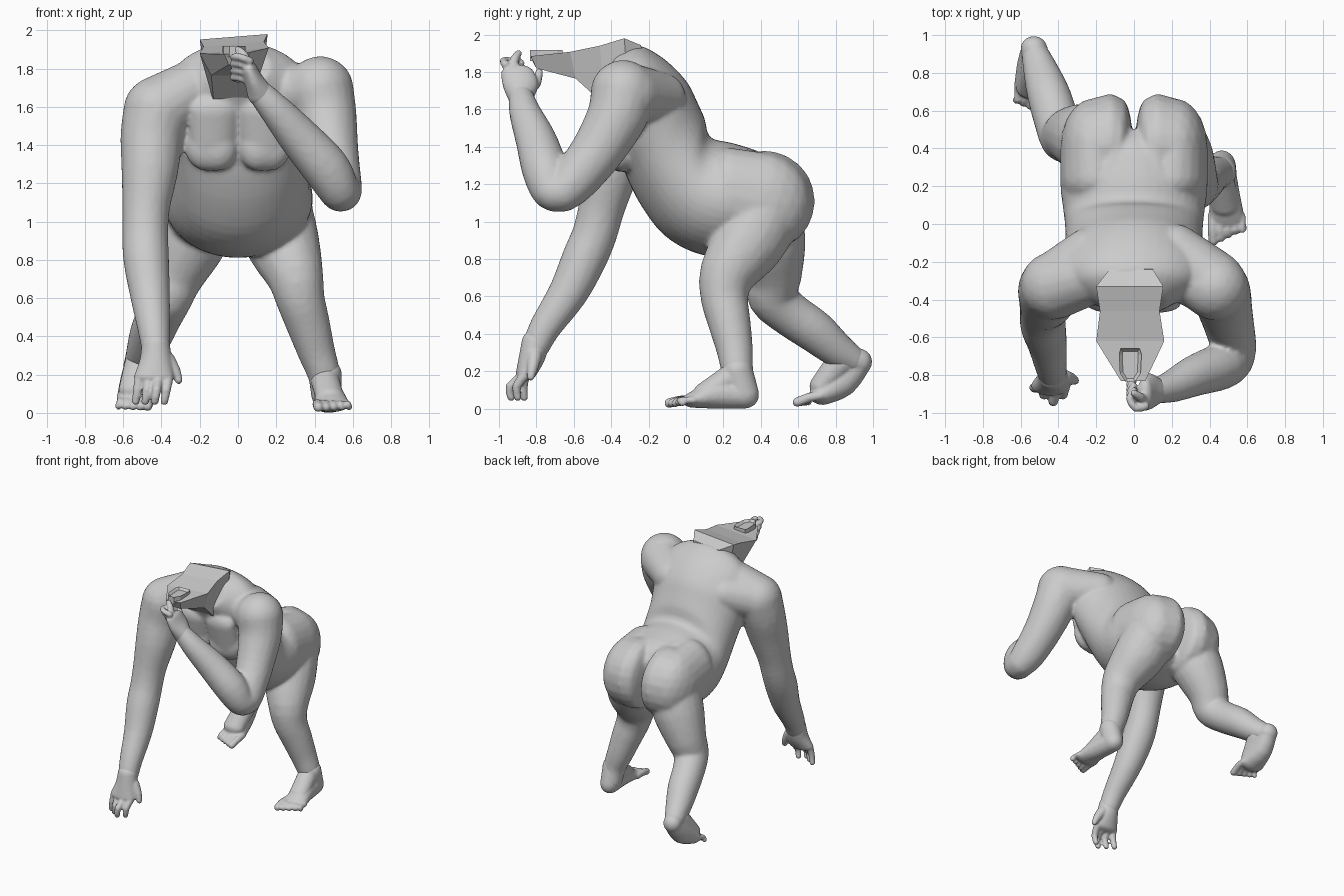
import bpy, bmesh, math
from mathutils import Vector

cube = bpy.data.objects.get("Cube")
if cube:
    bpy.data.objects.remove(cube, do_unlink=True)

clay = bpy.data.materials.new("clay_grey")
clay.use_nodes = True
GREY = (0.6, 0.6, 0.6, 1.0)
clay.diffuse_color = GREY
clay.node_tree.nodes["Principled BSDF"].inputs["Base Color"].default_value = GREY


def finish(bm, name, voxel=None, smooth=4):
    """Turn a bmesh into an object; with a voxel size, fuse its overlapping pieces."""
    bmesh.ops.recalc_face_normals(bm, faces=bm.faces)
    mesh = bpy.data.meshes.new(name)
    bm.to_mesh(mesh)
    bm.free()
    mesh.materials.append(clay)
    ob = bpy.data.objects.new(name, mesh)
    bpy.context.collection.objects.link(ob)
    if voxel:
        fuse = ob.modifiers.new("fuse", 'REMESH')
        fuse.mode = 'VOXEL'
        fuse.voxel_size = voxel
        fuse.use_smooth_shade = True
        soft = ob.modifiers.new("soften", 'SMOOTH')
        soft.factor = 0.5
        soft.iterations = smooth


def smooth_path(pts, steps):
    """Extra rows of numbers along a smooth curve through the given rows."""
    path = []
    for i in range(len(pts) - 1):
        rows = pts[max(i - 1, 0)], pts[i], pts[i + 1], pts[min(i + 2, len(pts) - 1)]
        for t in (s / steps for s in range(steps)):
            path.append([0.5 * (2 * b + (c - a) * t + (2 * a - 5 * b + 4 * c - d) * t * t
                                + (3 * b - a - 3 * c + d) * t ** 3) for a, b, c, d in zip(*rows)])
    return path + [pts[-1]]


def hull(bm, a, b):
    """Convex capsule between two ellipsoids (x, y, z, rx, ry, rz), kept above the ground."""
    tmp = bmesh.new()
    for p in (a, b):
        made = bmesh.ops.create_icosphere(tmp, subdivisions=3, radius=1)
        for v in made["verts"]:
            v.co = Vector([p[i] + v.co[i] * p[i + 3] for i in range(3)])
            v.co.z = max(v.co.z, 0.0)
    bmesh.ops.delete(tmp, geom=tmp.edges[:], context='EDGES_FACES')
    bmesh.ops.convex_hull(tmp, input=tmp.verts)
    loose = [v for v in tmp.verts if not v.link_faces]
    bmesh.ops.delete(tmp, geom=loose, context='VERTS')
    bmesh.ops.recalc_face_normals(tmp, faces=tmp.faces)
    mesh = bpy.data.meshes.new("piece")
    tmp.to_mesh(mesh)
    tmp.free()
    bm.from_mesh(mesh)
    bpy.data.meshes.remove(mesh)


def limb(bm, pts, steps=3):
    """Smooth tapered limb through points (x, y, z, r) or (x, y, z, rx, ry, rz)."""
    path = smooth_path([p if len(p) == 6 else (*p, p[3], p[3]) for p in pts], steps)
    for a, b in zip(path, path[1:]):
        hull(bm, a, b)


def bridge(bm, loops):
    """Skin a row of equal rings and cap both ends."""
    size = len(loops[0])
    for r0, r1 in zip(loops, loops[1:]):
        for k in range(size):
            n = (k + 1) % size
            bm.faces.new((r0[k], r0[n], r1[n], r1[k]))
    bm.faces.new(loops[0])
    bm.faces.new(loops[-1][::-1])
    bmesh.ops.recalc_face_normals(bm, faces=bm.faces)


# Torso: rings given as back (y, z), front (y, z), half width
RINGS = [
    (0.50, 1.26, 0.47, 0.92, 0.26), (0.42, 1.36, 0.38, 0.86, 0.36),
    (0.25, 1.42, 0.20, 0.81, 0.39), (0.13, 1.45, 0.03, 0.84, 0.375),
    (0.10, 1.55, -0.12, 0.93, 0.365), (0.06, 1.64, -0.23, 1.07, 0.365),
    (0.01, 1.74, -0.30, 1.20, 0.38), (-0.07, 1.83, -0.34, 1.30, 0.40),
    (-0.16, 1.90, -0.39, 1.45, 0.39), (-0.25, 1.94, -0.44, 1.60, 0.31),
    (-0.35, 1.92, -0.49, 1.70, 0.17),
]
body = bmesh.new()
SEG = 40
loops = []
for by, bz, fy, fz, w in smooth_path(RINGS, 3):
    mid = Vector((0, (by + fy) / 2, (bz + fz) / 2))
    half = Vector((0, (by - fy) / 2, (bz - fz) / 2))
    angles = [math.tau * k / SEG for k in range(SEG)]
    loops.append([body.verts.new(mid + half * math.cos(a) + Vector((w * math.sin(a), 0, 0)))
                  for a in angles])
bridge(body, loops)

# Chest plates, buttocks and hips
for s in (-1, 1):
    limb(body, [(s * 0.105, -0.355, 1.39, 0.103, 0.075, 0.125),
                (s * 0.165, -0.34, 1.40, 0.115, 0.08, 0.135)], 1)
    limb(body, [(s * 0.135, -0.345, 1.40, 0.13, 0.08, 0.13),
                (s * 0.13, -0.42, 1.58, 0.12, 0.05, 0.08)], 1)
    limb(body, [(s * 0.068, 0.42, 1.10, 0.062, 0.245, 0.255),
                (s * 0.125, 0.42, 1.11, 0.115, 0.27, 0.27),
                (s * 0.215, 0.40, 1.10, 0.175, 0.265, 0.27),
                (s * 0.20, 0.24, 1.14, 0.19, 0.17, 0.255)], 1)
    limb(body, [(s * 0.08, 0.42, 1.11, 0.07, 0.24, 0.26), (s * 0.14, 0.22, 1.15, 0.13, 0.15, 0.255)], 1)

# Shoulder slopes and shoulder blades
limb(body, [(0.12, -0.26, 1.75, 0.12), (0.30, -0.30, 1.68, 0.135), (0.43, -0.335, 1.69, 0.175)])
limb(body, [(0.22, -0.14, 1.66, 0.14), (0.42, -0.31, 1.68, 0.17)])
limb(body, [(-0.12, -0.25, 1.77, 0.13), (-0.42, -0.325, 1.58, 0.18)])
limb(body, [(-0.24, -0.16, 1.63, 0.14), (-0.42, -0.32, 1.58, 0.17)])

# Raised left arm, folded at the elbow
limb(body, [(0.43, -0.335, 1.69, 0.175), (0.46, -0.37, 1.56, 0.16), (0.49, -0.48, 1.37, 0.14),
            (0.52, -0.60, 1.22, 0.125), (0.54, -0.66, 1.16, 0.108)])
limb(body, [(0.54, -0.66, 1.16, 0.108), (0.525, -0.72, 1.17, 0.108), (0.46, -0.755, 1.28, 0.123),
            (0.33, -0.80, 1.43, 0.11), (0.20, -0.86, 1.58, 0.085), (0.11, -0.885, 1.68, 0.065)])

# Planted right arm
limb(body, [(-0.42, -0.325, 1.58, 0.18), (-0.45, -0.35, 1.45, 0.165), (-0.46, -0.40, 1.28, 0.15),
            (-0.48, -0.45, 1.08, 0.125), (-0.485, -0.49, 0.93, 0.12), (-0.48, -0.545, 0.80, 0.12),
            (-0.46, -0.63, 0.62, 0.105), (-0.44, -0.75, 0.44, 0.085), (-0.43, -0.80, 0.34, 0.075)])

# Forward left leg
limb(body, [(0.19, 0.42, 1.05, 0.20), (0.23, 0.34, 0.90, 0.195), (0.295, 0.225, 0.73, 0.15),
            (0.325, 0.205, 0.60, 0.128), (0.365, 0.23, 0.47, 0.115), (0.41, 0.26, 0.32, 0.098),
            (0.45, 0.275, 0.20, 0.085), (0.46, 0.30, 0.10, 0.08)])

# Trailing right leg
limb(body, [(-0.19, 0.42, 1.05, 0.20), (-0.25, 0.45, 0.90, 0.19), (-0.33, 0.47, 0.72, 0.15),
            (-0.37, 0.46, 0.60, 0.13), (-0.41, 0.55, 0.51, 0.12), (-0.45, 0.68, 0.42, 0.115),
            (-0.49, 0.80, 0.32, 0.095), (-0.52, 0.89, 0.26, 0.075)])
finish(body, "body", 0.014, 4)

# Feet: heel to ball, then five toes
foot = bmesh.new()
limb(foot, [(0.46, 0.275, 0.20, 0.083), (0.465, 0.305, 0.08, 0.075, 0.085, 0.08)])
limb(foot, [(0.465, 0.31, 0.07, 0.07, 0.08, 0.07), (0.48, 0.16, 0.075, 0.08, 0.08, 0.075),
            (0.49, 0.04, 0.045, 0.095, 0.06, 0.04)])
limb(foot, [(0.455, 0.25, 0.17, 0.075), (0.48, 0.10, 0.085, 0.075, 0.06, 0.055)])
for i in range(5):
    x, r = 0.415 + 0.04 * i, 0.026 - 0.002 * i
    limb(foot, [(x, 0.04, 0.045, r), (x, -0.03, 0.045, r), (x + 0.005, -0.09 + 0.018 * i, 0.03, r)], 2)
finish(foot, "left_foot", 0.009, 3)

foot = bmesh.new()
limb(foot, [(-0.52, 0.89, 0.26, 0.073), (-0.53, 0.93, 0.25, 0.07, 0.065, 0.07)])
limb(foot, [(-0.53, 0.93, 0.25, 0.065), (-0.54, 0.84, 0.15, 0.08, 0.08, 0.085),
            (-0.54, 0.73, 0.075, 0.095, 0.07, 0.055)])
limb(foot, [(-0.515, 0.83, 0.25, 0.08), (-0.54, 0.72, 0.12, 0.085, 0.06, 0.06)])
for i in range(5):
    x, r = -0.465 - 0.038 * i, 0.026 - 0.002 * i
    limb(foot, [(x, 0.72, 0.07, r), (x, 0.66, 0.06, r), (x - 0.008, 0.595 + 0.015 * i, 0.035, r)], 2)
finish(foot, "right_foot", 0.009, 3)

# Right hand resting on its fingertips
hand = bmesh.new()
limb(hand, [(-0.43, -0.805, 0.35, 0.075), (-0.43, -0.825, 0.27, 0.085, 0.07, 0.06),
            (-0.44, -0.855, 0.19, 0.105, 0.055, 0.04)])
for i in range(4):
    x, f = -0.365 - 0.05 * i, abs(i - 1) * 0.035
    limb(hand, [(x, -0.86, 0.18, 0.027), (x - 0.01, -0.94 + f, 0.12, 0.024),
                (x - 0.02, -0.935 + f, 0.06, 0.02)], 2)
limb(hand, [(-0.37, -0.81, 0.28, 0.04), (-0.33, -0.82, 0.22, 0.03), (-0.31, -0.83, 0.17, 0.02)], 2)
finish(hand, "right_hand", 0.008, 3)

# Left hand curled in front of the neck
hand = bmesh.new()
limb(hand, [(0.115, -0.885, 1.67, 0.067), (0.085, -0.885, 1.73, 0.05, 0.095, 0.06),
            (0.06, -0.90, 1.79, 0.042, 0.09, 0.05)])
for i in range(4):
    y, z = -0.965 + 0.025 * i, 1.85 - 0.036 * i
    limb(hand, [(0.06, y, z - 0.01, 0.022), (0.01, y - 0.01, z + 0.01, 0.02),
                (-0.025, y + 0.04, z + 0.01, 0.018), (0.0, y + 0.085, z, 0.017)], 2)
limb(hand, [(0.05, -0.93, 1.82, 0.026), (0.03, -0.915, 1.87, 0.024), (0.0, -0.895, 1.90, 0.018)], 2)
limb(hand, [(0.08, -0.84, 1.71, 0.035), (0.05, -0.80, 1.74, 0.026), (0.02, -0.785, 1.80, 0.02)], 2)
finish(hand, "left_hand", 0.008, 3)

# Neck stump: sloping top, tapering forwards; sections are y, left x, right x, top z, bottom z
NECK = [(-0.24, -0.13, 0.10, 1.935, 1.58), (-0.33, -0.20, 0.155, 1.968, 1.56),
        (-0.46, -0.18, 0.135, 1.93, 1.62), (-0.62, -0.20, 0.16, 1.895, 1.765),
        (-0.83, -0.07, 0.06, 1.88, 1.82)]
neck = bmesh.new()
bridge(neck, [[neck.verts.new(p) for p in (
    (xl, y, top + 0.08 * xl), (xr, y, top + 0.08 * xr), (xr * 0.7, y + 0.03, low), (xl * 0.7, y + 0.03, low))]
    for y, xl, xr, top, low in NECK])
finish(neck, "neck")

# Small hollow rim on the front of the neck
rim = bmesh.new()
RIM = [(-0.07, -0.66), (0.03, -0.66), (0.04, -0.69), (0.035, -0.79), (0.005, -0.835),
       (-0.045, -0.835), (-0.075, -0.79), (-0.08, -0.69)]
base = rim.faces.new([rim.verts.new((x, y, 1.86)) for x, y in RIM])
up = bmesh.ops.extrude_face_region(rim, geom=[base])
lid = [g for g in up["geom"] if isinstance(g, bmesh.types.BMFace)]
for v in lid[0].verts:
    v.co.z = 1.918
bmesh.ops.inset_region(rim, faces=lid, thickness=0.018)
for v in lid[0].verts:
    v.co.z = 1.90
finish(rim, "neck_rim")
